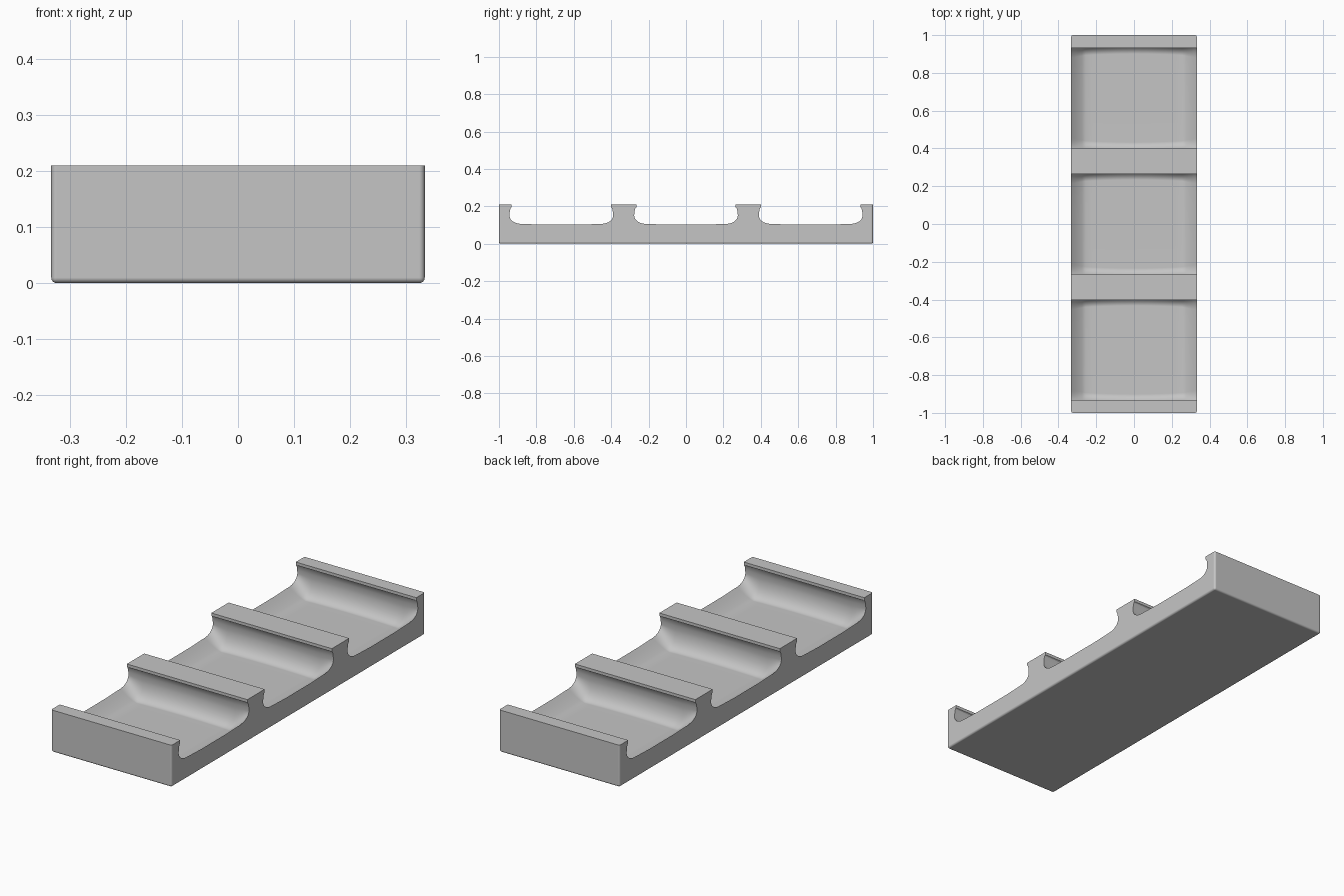
import bpy
import bmesh
import math

cube = bpy.data.objects.get("Cube")
if cube:
    bpy.data.objects.remove(cube, do_unlink=True)

WIDTH, LENGTH, HEIGHT = 0.666, 2.0, 0.21
PITCH = LENGTH / 3
FLOOR = 0.05

grey = bpy.data.materials.new("plain grey")
grey.use_nodes = True
colour = (0.56, 0.56, 0.56, 1)
grey.diffuse_color = colour
grey.node_tree.nodes["Principled BSDF"].inputs["Base Color"].default_value = colour


def add_object(name, bm):
    bmesh.ops.recalc_face_normals(bm, faces=bm.faces)
    mesh = bpy.data.meshes.new(name)
    bm.to_mesh(mesh)
    bm.free()
    mesh.materials.append(grey)
    obj = bpy.data.objects.new(name, mesh)
    bpy.context.collection.objects.link(obj)
    return obj


# Solid block, rounded along the bottom and upright edges
bm = bmesh.new()
bmesh.ops.create_cube(bm, size=1)
for v in bm.verts:
    v.co.x *= WIDTH
    v.co.y *= LENGTH
    v.co.z = (v.co.z + 0.5) * HEIGHT
edges = [e for e in bm.edges if min(v.co.z for v in e.verts) < 0.01]
bmesh.ops.bevel(bm, geom=edges, offset=0.01, segments=4, profile=0.5, affect='EDGES')
tray = add_object("tray", bm)


def pocket_half(x):
    """Half of the pocket outline at x: lip, hollow wall, then a fillet to the floor."""
    t = max(0, (abs(x) - 0.255) / 0.078)
    floor = FLOOR + 0.052 * (0.6 * t + 0.4 * t * t)
    wall = 0.289 - 0.012 * min(1, (x / 0.333) ** 2)
    waist = 0.14 + 0.01 * min(1, t)
    points = [(0.265, 0.3), (0.265, 0.195)]
    # Wall swells outward below the lip
    for i in range(1, 4):
        a = i * math.pi / 8
        points.append((0.265 + (wall - 0.265) * math.sin(a),
                       waist + (0.195 - waist) * math.cos(a)))
    # Fillet into the floor
    radius = 0.055 + 0.01 * min(1, t)
    drop = waist - floor - 0.004 * min(1, t)
    for i in range(11):
        a = i * math.pi / 20
        points.append((wall - radius * (1 - math.cos(a)), waist - drop * math.sin(a)))
    points.append((0.1, floor))
    return points


# Three open-sided pockets, dished at the open sides
bm = bmesh.new()
right = [0.085, 0.17, 0.22, 0.255, 0.275, 0.295, 0.315, 0.333, 0.36]
stations = [-x for x in reversed(right)] + [0] + right
for centre in (-PITCH, 0, PITCH):
    rings = []
    for x in stations:
        half = pocket_half(x)
        outline = half + [(-y, z) for y, z in reversed(half)]
        rings.append([bm.verts.new((x, centre + y, z)) for y, z in outline])
    for a, b in zip(rings, rings[1:]):
        for i in range(len(a)):
            j = (i + 1) % len(a)
            bm.faces.new((a[i], a[j], b[j], b[i]))
    bm.faces.new(rings[0])
    bm.faces.new(rings[-1])
cutter = add_object("pocket_cutter", bm)

cut = tray.modifiers.new("pockets", 'BOOLEAN')
cut.operation = 'DIFFERENCE'
cut.solver = 'EXACT'
cut.object = cutter
bpy.ops.object.select_all(action='DESELECT')
bpy.context.view_layer.objects.active = tray
tray.select_set(True)
bpy.ops.object.modifier_apply(modifier=cut.name)
bpy.data.objects.remove(cutter, do_unlink=True)
bpy.ops.object.shade_smooth_by_angle(angle=math.radians(30))

# Keep the large faces flat beside the rounded edges
normals = tray.modifiers.new("flat_faces", 'WEIGHTED_NORMAL')
normals.keep_sharp = True
